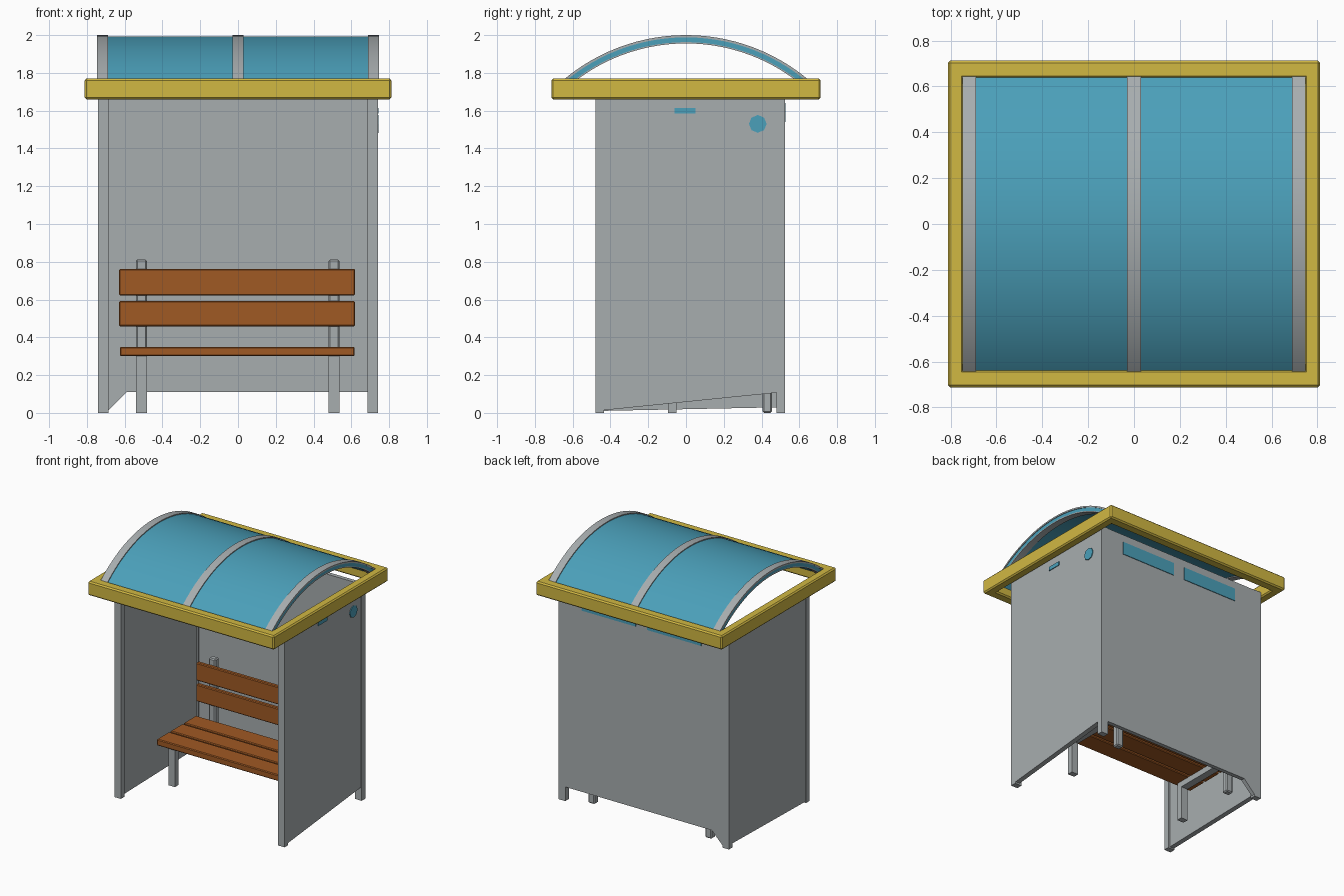
import bpy, bmesh, math

if "Cube" in bpy.data.objects:
    bpy.data.objects.remove(bpy.data.objects["Cube"])


def material(name, rgb):
    m = bpy.data.materials.new(name)
    m.diffuse_color = (*rgb, 1)
    m.use_nodes = True
    m.node_tree.nodes["Principled BSDF"].inputs["Base Color"].default_value = m.diffuse_color
    return m


GREY = material("grey metal", (0.39, 0.42, 0.43))
YELLOW = material("yellow trim", (0.64, 0.48, 0.055))
BLUE = material("blue roof", (0.07, 0.35, 0.49))
WOOD = material("orange wood", (0.35, 0.10, 0.017))


def prism(name, profile, axis, a, b, mat, bevel=0.0, smooth=False):
    """Extrude a 2D outline along x (outline is y,z), y (x,z) or z (x,y)."""
    def place(p, t):
        return {"x": (t, p[0], p[1]), "y": (p[0], t, p[1]), "z": (p[0], p[1], t)}[axis]
    bm = bmesh.new()
    r0 = [bm.verts.new(place(p, a)) for p in profile]
    r1 = [bm.verts.new(place(p, b)) for p in profile]
    bm.faces.new(r0)
    bm.faces.new(r1)
    n = len(profile)
    for i in range(n):
        j = (i + 1) % n
        bm.faces.new((r0[i], r0[j], r1[j], r1[i]))
    bmesh.ops.recalc_face_normals(bm, faces=bm.faces)
    me = bpy.data.meshes.new(name)
    bm.to_mesh(me)
    bm.free()
    me.materials.append(mat)
    ob = bpy.data.objects.new(name, me)
    bpy.context.collection.objects.link(ob)
    if bevel:
        mod = ob.modifiers.new("soft edges", "BEVEL")
        mod.width = bevel
        mod.segments = 1
    if smooth:
        bpy.ops.object.select_all(action="DESELECT")
        ob.select_set(True)
        bpy.context.view_layer.objects.active = ob
        bpy.ops.object.shade_smooth_by_angle(angle=math.radians(30))
    return ob


def box(name, x0, x1, y0, y1, z0, z1, mat, bevel=0.0):
    return prism(name, [(x0, y0), (x1, y0), (x1, y1), (x0, y1)], "z", z0, z1, mat, bevel)


def arch(r_in, r_out, steps=28):
    """Shallow arched strip in the y,z plane."""
    cz, half = 0.993, math.radians(42)
    angs = [-half + 2 * half * i / steps for i in range(steps + 1)]
    pts = [(r_out * math.sin(t), cz + r_out * math.cos(t)) for t in angs]
    return pts + [(r_in * math.sin(t), cz + r_in * math.cos(t)) for t in reversed(angs)]


# Curved roof sheet and its three metal bands
prism("roof_sheet", arch(0.97, 1.0), "x", -0.742, 0.742, BLUE, smooth=True)
for name, x0, x1 in (("left", -0.747, -0.688), ("middle", -0.03, 0.03), ("right", 0.688, 0.747)):
    prism("roof_band_" + name, arch(0.995, 1.007), "x", x0, x1, GREY, smooth=True)
for s in (-1, 1):
    prism("roof_under_rib", arch(0.963, 0.972), "x", s * 0.69, s * 0.742, GREY, smooth=True)

# Yellow rectangular ring under the roof
ring = bmesh.new()
rows = [[ring.verts.new((sx * w, sy * d, z)) for sx, sy in ((-1, -1), (1, -1), (1, 1), (-1, 1))]
        for w, d, z in ((0.812, 0.713, 1.66), (0.812, 0.713, 1.77),
                        (0.742, 0.635, 1.77), (0.742, 0.635, 1.66))]
for k in range(4):
    for i in range(4):
        p, q, j = rows[k], rows[(k + 1) % 4], (i + 1) % 4
        ring.faces.new((p[i], p[j], q[j], q[i]))
bmesh.ops.recalc_face_normals(ring, faces=ring.faces)
me = bpy.data.meshes.new("roof_frame")
ring.to_mesh(me)
ring.free()
me.materials.append(YELLOW)
frame = bpy.data.objects.new("roof_frame", me)
bpy.context.collection.objects.link(frame)
bev = frame.modifiers.new("soft edges", "BEVEL")
bev.width, bev.segments = 0.01, 1

# Side walls with sloping bottom edges, and corner posts
for s, side, back_z in ((-1, "left", 0.03), (1, "right", 0.11)):
    prism(side + "_wall", [(-0.475, 0.01), (0.51, back_z), (0.51, 1.70), (-0.475, 1.70)],
          "x", s * 0.70, s * 0.738, GREY)
    for end, y0, y1 in (("front", -0.48, -0.435), ("back", 0.48, 0.525)):
        box(f"{side}_{end}_post", *sorted((s * 0.685, s * 0.742)), y0, y1, 0, 1.70, GREY)

# Back wall with a small gusset at its left foot
prism("back_wall", [(-0.70, 0.0), (-0.59, 0.11), (0.70, 0.11), (0.70, 1.70), (-0.70, 1.70)],
      "y", 0.49, 0.522, GREY)

# Blue painted patches on the outside of the walls
for x0, x1 in ((0.07, 0.54), (-0.50, -0.03)):
    box("back_patch", x0, x1, 0.521, 0.527, 1.54, 1.64, BLUE)
box("side_dash", 0.738, 0.744, -0.06, 0.05, 1.585, 1.615, BLUE)
disc = [(0.38 + 0.047 * math.cos(i * math.pi / 4), 1.53 + 0.047 * math.sin(i * math.pi / 4))
        for i in range(8)]
prism("side_spot", disc, "x", 0.737, 0.744, BLUE)

# Bench seat: three wooden slats
for i in range(3):
    y0 = -0.12 + i * 0.168
    box("seat_slat", -0.625, 0.618, y0, y0 + 0.152, 0.30, 0.35, WOOD, 0.006)

# Bench backrest: two wooden boards
for z0, z1 in ((0.458, 0.592), (0.622, 0.762)):
    box("backrest_board", -0.63, 0.62, 0.375, 0.41, z0, z1, WOOD, 0.006)

# Bench metal legs and seat rails
for x in (-0.512, 0.508):
    box("bench_front_leg", x - 0.029, x + 0.029, -0.095, -0.05, 0, 0.30, GREY)
    box("bench_back_leg", x - 0.029, x + 0.029, 0.405, 0.455, 0, 0.812, GREY, 0.008)
    box("bench_rail", x - 0.029, x + 0.029, -0.095, 0.43, 0.255, 0.302, GREY)
